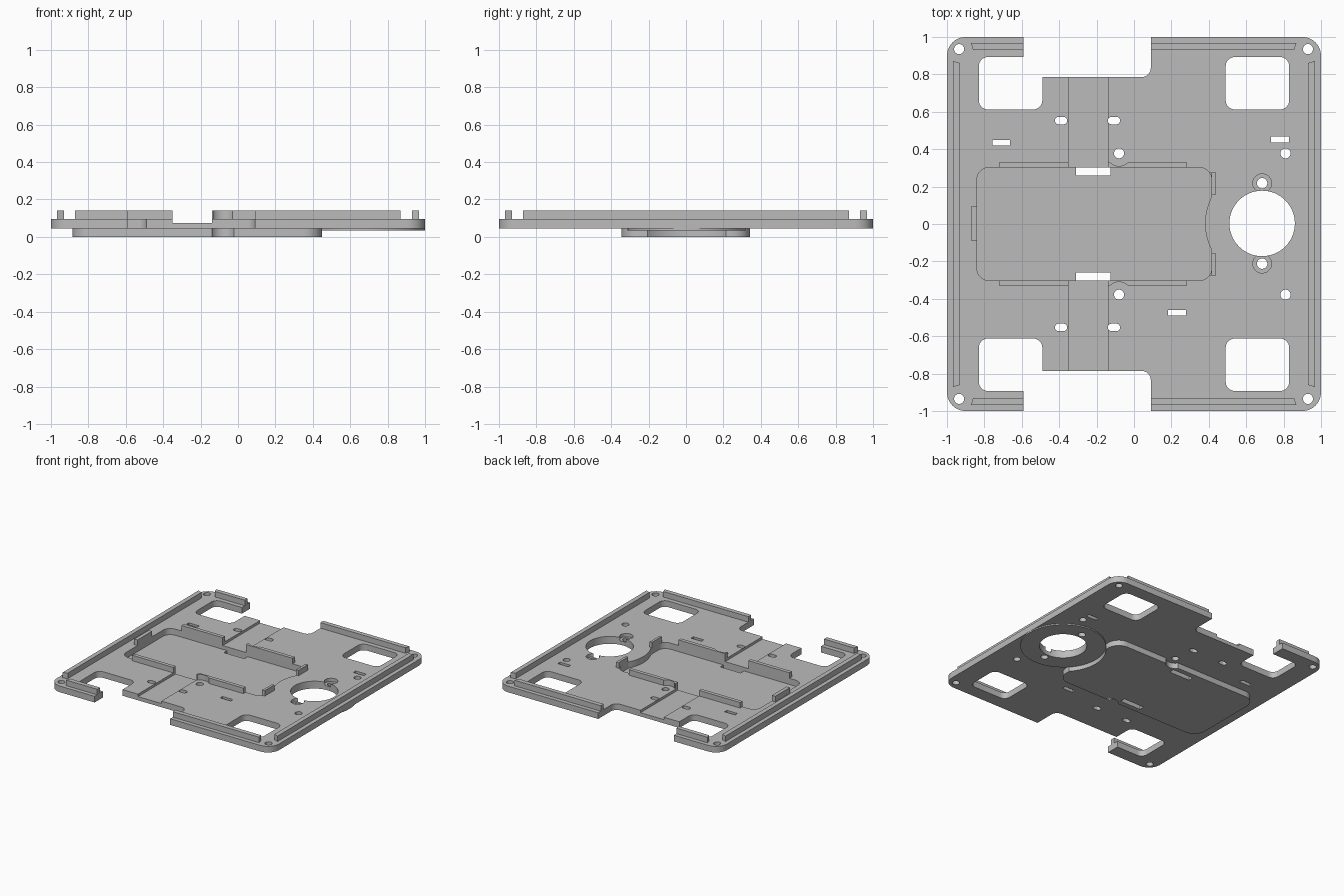
import bpy, bmesh, math

if "Cube" in bpy.data.objects:
    bpy.data.objects.remove(bpy.data.objects["Cube"])

grey = bpy.data.materials.new("satin_grey")
grey.use_nodes = True
colour = (0.5, 0.5, 0.5, 1)
grey.diffuse_color = colour
grey.node_tree.nodes["Principled BSDF"].inputs["Base Color"].default_value = colour

BASE, DECK, TOP = 0.045, 0.095, 0.14   # plate underside, plate top, rail top
HUB = (0.685, 0.003)                   # centre of the large round opening
SIDES = (1, -1)


def circle(x, y, r, n=48):
    return [(x + r * math.cos(2 * math.pi * i / n), y + r * math.sin(2 * math.pi * i / n))
            for i in range(n)]


def rect(x0, x1, y0, y1, r=0.0, n=8):
    """Rectangle outline, with rounded corners when r is given."""
    y0, y1 = min(y0, y1), max(y0, y1)
    if r == 0:
        return [(x0, y0), (x1, y0), (x1, y1), (x0, y1)]
    centres = [(x1 - r, y1 - r), (x0 + r, y1 - r), (x0 + r, y0 + r), (x1 - r, y0 + r)]
    return [(cx + r * math.cos((k + i / n) * math.pi / 2),
             cy + r * math.sin((k + i / n) * math.pi / 2))
            for k, (cx, cy) in enumerate(centres) for i in range(n + 1)]


def slot(x, y, w, h, r=0.0):
    return rect(x - w / 2, x + w / 2, y - h / 2, y + h / 2, r)


def prism(name, outline, z0, z1):
    """Extrude a flat outline from z0 to z1."""
    bm = bmesh.new()
    face = bm.faces.new([bm.verts.new((x, y, z0)) for x, y in outline])
    new = bmesh.ops.extrude_face_region(bm, geom=[face])["geom"]
    bmesh.ops.translate(bm, vec=(0, 0, z1 - z0),
                        verts=[v for v in new if isinstance(v, bmesh.types.BMVert)])
    bmesh.ops.recalc_face_normals(bm, faces=bm.faces)
    mesh = bpy.data.meshes.new(name)
    bm.to_mesh(mesh)
    bm.free()
    mesh.materials.append(grey)
    ob = bpy.data.objects.new(name, mesh)
    bpy.context.collection.objects.link(ob)
    return ob


def activate(ob):
    bpy.ops.object.select_all(action="DESELECT")
    ob.select_set(True)
    bpy.context.view_layer.objects.active = ob


def subtract(ob, cutter):
    mod = ob.modifiers.new("cut", "BOOLEAN")
    mod.operation, mod.solver, mod.object = "DIFFERENCE", "EXACT", cutter
    activate(ob)
    bpy.ops.object.modifier_apply(modifier=mod.name)
    bpy.data.objects.remove(cutter)


def cut(ob, outline, z0=-0.1, z1=0.3):
    subtract(ob, prism("cutter", outline, z0, z1))


# Main plate with open corner windows and front and back notches
plate = prism("main_plate", rect(-1, 1, -1, 1, 0.1), BASE, DECK)
for s in SIDES:
    cut(plate, rect(-0.83, -0.49, s * 0.612, s * 0.893, 0.05))
    cut(plate, rect(0.49, 0.83, s * 0.612, s * 0.893, 0.05))
    cut(plate, rect(-0.59, 0.09, s * 0.785, s * 1.2, 0.05))
    # Shallow channel from the pocket to the notch
    cut(plate, rect(-0.35, -0.14, s * 0.25, s * 0.9), 0.075)

# Pocket through the plate, with one end curved around the large opening
pocket = prism("pocket_cutter", rect(-0.84, 0.415, -0.302, 0.302, 0.065), -0.1, 0.3)
cut(pocket, circle(*HUB, 0.305, 96), -0.2, 0.4)
subtract(plate, pocket)

# Large opening, screw recesses and mounting holes
cut(plate, circle(*HUB, 0.175, 64))
for s in SIDES:
    screw_y = HUB[1] + s * 0.215
    cut(plate, circle(HUB[0], screw_y, 0.05), 0.068)
    cut(plate, circle(HUB[0], screw_y, 0.028, 24))
    for x, y in ((-0.935, 0.935), (0.93, 0.935), (0.81, 0.378), (-0.08, 0.378)):
        cut(plate, circle(x, s * y, 0.027, 24))
    for x in (-0.39, -0.107):
        cut(plate, slot(x, s * 0.553, 0.066, 0.04, 0.0199))
for x, y in ((-0.71, 0.435), (0.78, 0.452), (0.23, -0.475)):
    cut(plate, slot(x, y, 0.095, 0.03))

# Shallow tray under the pocket
tray = prism("pocket_tray", rect(-0.885, 0.45, -0.345, 0.342, 0.1), 0, BASE)
cut(tray, circle(*HUB, 0.315, 96))
for s in SIDES:
    cut(tray, circle(-0.08, s * 0.378, 0.068))
    cut(tray, rect(-0.31, -0.125, s * 0.26, s * 0.302))

# Thin collar under the large opening
collar = prism("opening_collar", circle(*HUB, 0.315, 96), 0.035, BASE)
cut(collar, circle(*HUB, 0.175, 64))
for s in SIDES:
    cut(collar, circle(HUB[0], HUB[1] + s * 0.215, 0.028, 24))

parts = [plate, tray, collar]

# Raised walls around the pocket
for s, side in zip(SIDES, ("back", "front")):
    parts.append(prism(side + "_wall_right", rect(-0.72, -0.35, s * 0.302, s * 0.332), DECK, TOP))
    wall = prism(side + "_wall_left", rect(-0.14, 0.28, s * 0.302, s * 0.332), DECK, TOP)
    cut(wall, circle(-0.08, s * 0.378, 0.068))
    parts.append(wall)
    post = prism(side + "_end_post", rect(0.395, 0.435, s * 0.155, s * 0.277), DECK, TOP)
    cut(post, rect(0.3, 0.415, -0.302, 0.302, 0.05))
    cut(post, circle(0.35, s * 0.237, 0.065))
    parts.append(post)
parts.append(prism("end_wall", rect(-0.87, -0.84, -0.092, 0.095), DECK, TOP))

# Perimeter rails with mitred ends
for s, side in zip(SIDES, ("left", "right")):
    parts.append(prism(side + "_rail", [(s * 0.967, -0.872), (s * 0.967, 0.872),
                                        (s * 0.93, 0.86), (s * 0.93, -0.86)], DECK, TOP))
for s, side in zip(SIDES, ("back", "front")):
    for end, x, inner in (("right", -0.872, -0.59), ("left", 0.868, 0.09)):
        tip = x - math.copysign(0.012, x)
        parts.append(prism(side + "_rail_" + end,
                           [(x, s * 0.967), (inner, s * 0.967),
                            (inner, s * 0.93), (tip, s * 0.93)], DECK, TOP))

# Smooth the round walls and keep the edges crisp
for ob in parts:
    activate(ob)
    bpy.ops.object.shade_smooth_by_angle(angle=math.radians(30))
